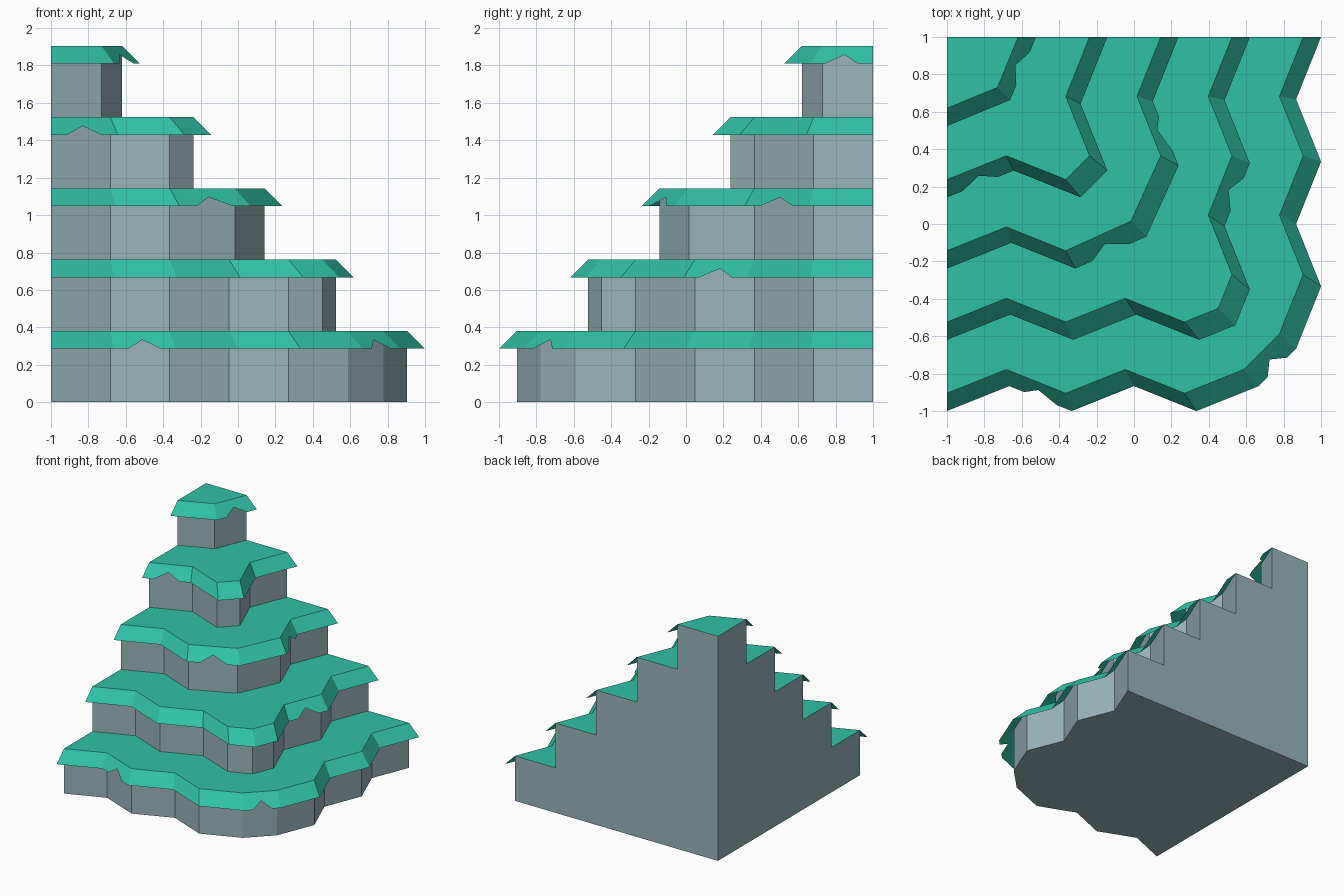
import bpy, bmesh
from mathutils import Vector

if "Cube" in bpy.data.objects:
    bpy.data.objects.remove(bpy.data.objects["Cube"])

U = 2 / 6.3            # one grid unit of the cliff zigzag
STEP, LIP = 1.2, 0.3   # terrace height, overhang of the grass lip

def material(name, rgb):
    m = bpy.data.materials.new(name)
    m.diffuse_color = (*rgb, 1)
    m.use_nodes = True
    m.node_tree.nodes["Principled BSDF"].inputs["Base Color"].default_value = m.diffuse_color
    return m

grass = material("grass", (0.03, 0.53, 0.38))
rock = material("rock", (0.32, 0.46, 0.50))

# Terraces, bottom to top: reach, zigzag vertices before the corner,
# diagonal corner vertex (or None), lip segments that carry a notch
LAYERS = [
    (6.0, 6, None, {1, 5}),
    (4.8, 5, 4.57, {7}),
    (3.6, 3, 3.10, {2, 4}),
    (2.4, 3, None, {0}),
    (1.2, 1, 0.85, {1}),
]

def outline(reach, count, corner):
    """Zigzag from the left edge to the back edge, mirrored on the diagonal."""
    front = [(i, reach - 0.4 * (i % 2)) for i in range(count)]
    middle = [(corner, corner)] if corner else []
    return front + middle + [(b, a) for a, b in reversed(front)]

def place(p, z, s=1.0):
    """Distances from the back left corner to world coordinates."""
    return Vector((-1 + p[0] * s * U, 1 - p[1] * s * U, z * U))

def build(name, faces, mat):
    bm = bmesh.new()
    for f in faces:
        bm.faces.new([bm.verts.new(v) for v in f])
    bmesh.ops.remove_doubles(bm, verts=bm.verts, dist=1e-4)
    me = bpy.data.meshes.new(name)
    bm.to_mesh(me)
    bm.free()
    me.materials.append(mat)
    bpy.context.collection.objects.link(bpy.data.objects.new(name, me))

outlines = [outline(*layer[:3]) for layer in LAYERS]
for k, (reach, _, _, notches) in enumerate(LAYERS):
    pts, z0, z1 = outlines[k], k * STEP, (k + 1) * STEP
    loop = pts + [(0, 0)]

    # Rock walls, with a floor under the lowest terrace
    walls = [[place(a, z0), place(b, z0), place(b, z1), place(a, z1)]
             for a, b in zip(loop, loop[1:] + loop[:1])]
    if k == 0:
        walls.append([place(p, 0) for p in reversed(loop)])
    build(f"rock_wall_{k + 1}", walls, rock)

    # Grass top: the ledge left free by the next terrace
    inner = outlines[k + 1][::-1] if k < 4 else [(0, 0)]
    build(f"grass_top_{k + 1}", [[place(p, z1) for p in pts + inner]], grass)

    # Sloping grass lip, with pointed notches in its lower edge
    s, lips = (reach + LIP) / reach, []
    for i, (a, b) in enumerate(zip(pts, pts[1:])):
        ta, tb = place(a, z1), place(b, z1)
        oa, ob = place(a, z1 - LIP, s), place(b, z1 - LIP, s)
        edge = [oa, ob]
        if i in notches:
            peak = (ta + tb + oa + ob) / 4
            edge = [oa, oa.lerp(ob, 0.24), peak, oa.lerp(ob, 0.76), ob]
        lips.append(edge + [tb, ta])
    build(f"grass_lip_{k + 1}", lips, grass)
